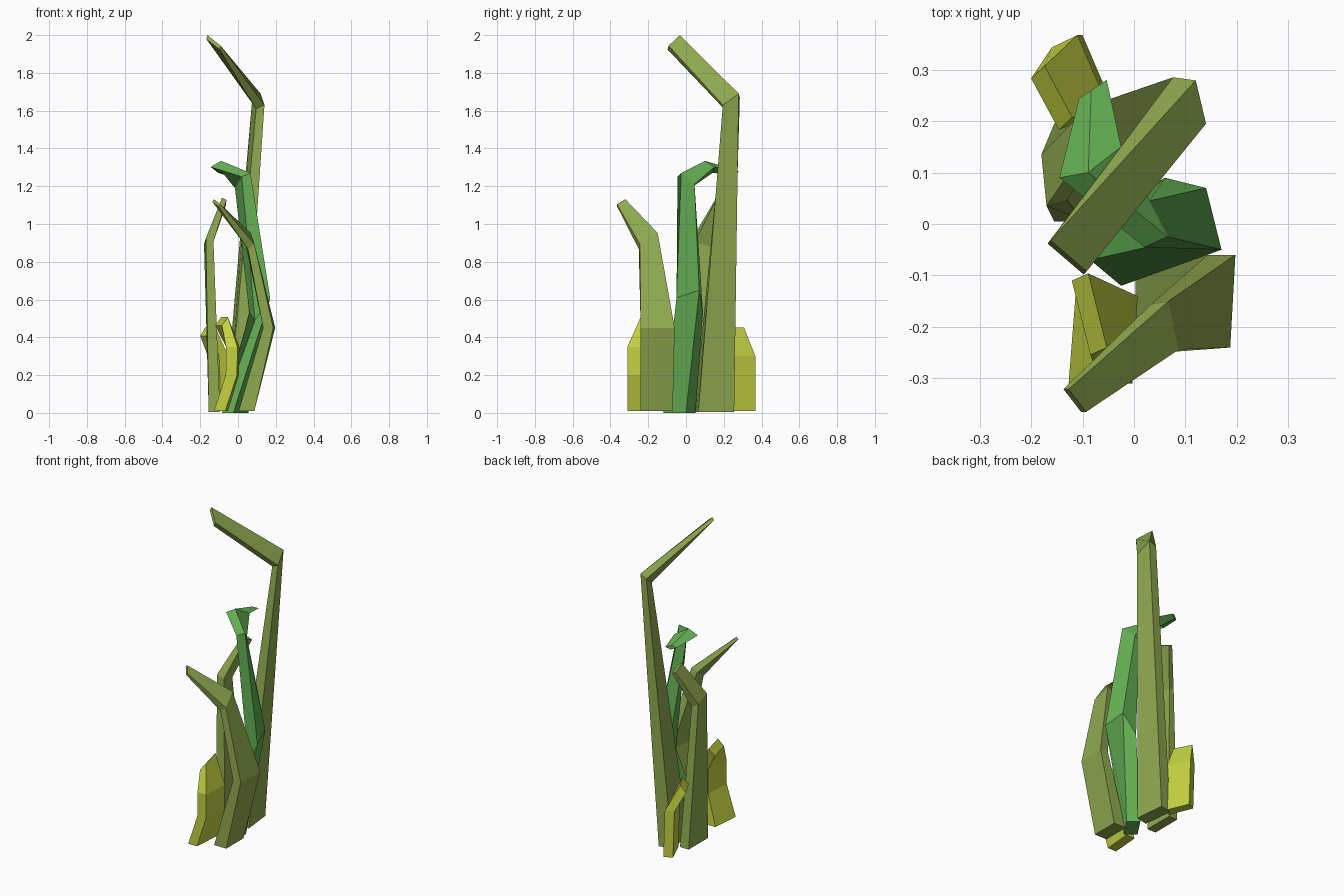
import bpy
import bmesh
from mathutils import Vector


def material(name, rgb):
    mat = bpy.data.materials.new(name)
    mat.diffuse_color = (*rgb, 1)
    return mat


OLIVE = material("olive", (0.28, 0.40, 0.08))
GREEN = material("green", (0.13, 0.44, 0.09))
YELLOW = material("yellow_green", (0.56, 0.65, 0.055))


def blade(name, mat, rings):
    """Four-sided tapered blade; each ring is centre, half width, half thickness."""
    bm = bmesh.new()
    loops = []
    for ring in rings:
        c, w, t = map(Vector, ring)
        loops.append([bm.verts.new(p) for p in (c + w + t, c - w + t, c - w - t, c + w - t)])
    for a, b in zip(loops, loops[1:]):
        for i in range(4):
            j = (i + 1) % 4
            bm.faces.new((a[i], a[j], b[j], b[i]))
    bm.faces.new(loops[0][::-1])
    bm.faces.new(loops[-1])
    bmesh.ops.recalc_face_normals(bm, faces=bm.faces)
    mesh = bpy.data.meshes.new(name)
    bm.to_mesh(mesh)
    bm.free()
    mesh.materials.append(mat)
    bpy.context.collection.objects.link(bpy.data.objects.new(name, mesh))


# Tall blade with folded tip
blade("tall_blade", OLIVE, [
    ((-0.02, 0.15, 0.005), (-0.01, 0.095, 0), (0.04, 0.01, 0)),
    ((0.108, 0.24, 1.65), (-0.01, 0.042, 0.03), (0.022, -0.003, 0.01)),
    ((-0.13, -0.065, 1.962), (-0.035, 0.03, 0.028), (0.003, 0.003, 0.01)),
])

# Front blade, bulging to the right
blade("front_blade", OLIVE, [
    ((0.045, -0.155, 0.01), (0, 0.085, 0), (0.042, 0, 0)),
    ((0.165, -0.15, 0.45), (0.005, 0.09, 0), (0.027, 0, 0)),
    ((0.06, -0.2, 0.91), (-0.01, 0.047, 0.03), (0.017, 0.003, 0.013)),
    ((-0.115, -0.343, 1.112), (-0.017, 0.022, 0.013), (0.005, 0, 0.006)),
])

# Left blade
blade("left_blade", OLIVE, [
    ((-0.125, 0.1, 0.005), (0, 0.095, 0), (0.03, 0, 0)),
    ((-0.155, 0.09, 0.9), (-0.005, 0.05, -0.015), (0.02, 0.005, -0.01)),
    ((-0.075, 0.195, 1.118), (-0.002, 0.035, -0.015), (0.012, 0, -0.006)),
])

# Middle blade with drooping tip
blade("middle_blade", GREEN, [
    ((-0.015, -0.035, 0), (0.04, 0.06, 0), (0.03, -0.025, 0)),
    ((0.115, 0.02, 0.57), (-0.015, 0.06, 0.02), (0.04, -0.01, 0.06)),
    ((0.025, 0.0, 1.23), (-0.018, 0.035, -0.03), (0.023, 0.01, 0.01)),
    ((-0.085, 0.12, 1.302), (0.032, 0.025, -0.016), (0.028, 0.005, 0.016)),
    ((-0.08, 0.262, 1.275), (0.015, 0.01, -0.005), (0.012, 0.008, 0.008)),
])

# Short young blades
blade("short_front_blade", YELLOW, [
    ((-0.09, -0.22, 0.01), (0.007, 0.09, 0), (0.03, 0, 0)),
    ((-0.03, -0.225, 0.2), (0.005, 0.085, 0), (0.03, 0, 0)),
    ((-0.028, -0.225, 0.35), (0.005, 0.085, 0), (0.03, 0, 0)),
    ((-0.087, -0.175, 0.485), (-0.018, 0.072, 0), (0.016, 0.007, 0.022)),
])
blade("short_back_blade", YELLOW, [
    ((-0.095, 0.285, 0.01), (-0.03, 0.07, 0), (0.025, 0.012, 0)),
    ((-0.105, 0.285, 0.3), (-0.03, 0.07, 0), (0.025, 0.012, 0)),
    ((-0.16, 0.245, 0.43), (-0.027, 0.05, 0), (0.013, 0.012, 0.022)),
])
